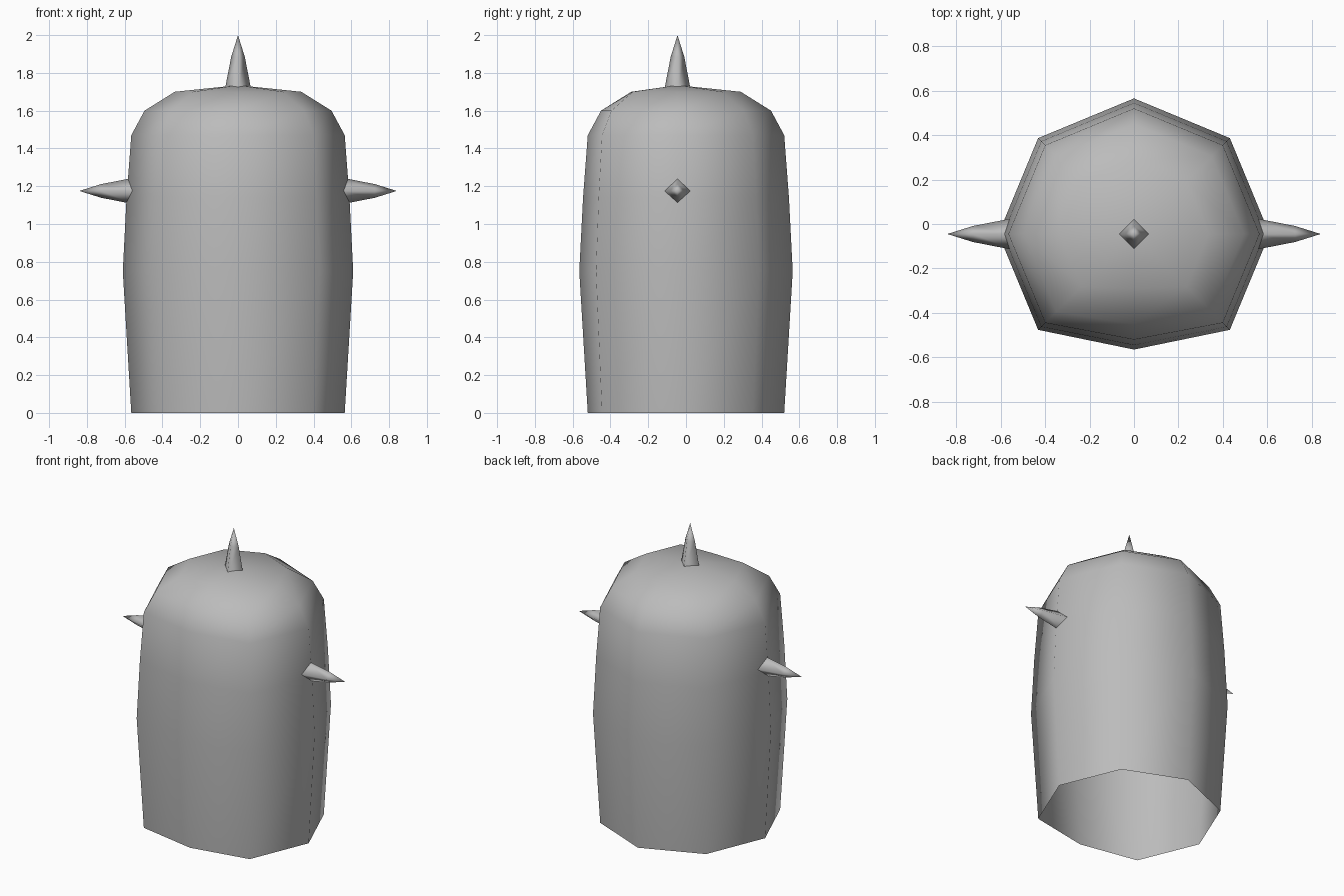
import bpy, bmesh, math
from mathutils import Matrix, Vector

cube = bpy.data.objects.get("Cube")
if cube:
    bpy.data.objects.remove(cube, do_unlink=True)

CENTRE_Y = -0.045

grey = bpy.data.materials.new("mid_grey")
grey.use_nodes = True
colour = (0.5, 0.5, 0.5, 1.0)
grey.diffuse_color = colour
grey.node_tree.nodes["Principled BSDF"].inputs["Base Color"].default_value = colour


def lathe(name, profile, tip_z, sides, front_pull=0.0, matrix=Matrix()):
    """Open-bottomed turned shape: (radius, z) rings closed by a tip point."""
    bm = bmesh.new()
    rings = []
    for radius, z in profile:
        ring = []
        for i in range(sides):
            a = 2 * math.pi * i / sides - math.pi / 2
            pull = front_pull if i == 0 else 0.0
            ring.append(bm.verts.new((radius * math.cos(a), radius * math.sin(a) + pull, z)))
        rings.append(ring)
    tip = bm.verts.new((0, 0, tip_z))
    for i in range(sides):
        j = (i + 1) % sides
        for low, high in zip(rings, rings[1:]):
            bm.faces.new((low[i], low[j], high[j], high[i]))
        bm.faces.new((rings[-1][i], rings[-1][j], tip))
    bm.transform(matrix)
    for face in bm.faces:
        face.smooth = True
    mesh = bpy.data.meshes.new(name)
    bm.to_mesh(mesh)
    bm.free()
    mesh.materials.append(grey)
    obj = bpy.data.objects.new(name, mesh)
    bpy.context.collection.objects.link(obj)
    return obj


# Hollow eight-sided body, its front corner pushed in to flatten the front
body_profile = [(0.565, 0.0), (0.61, 0.75), (0.59, 1.14), (0.565, 1.47), (0.495, 1.6), (0.335, 1.7)]
lathe("body", body_profile, 1.735, 8, 0.09, Matrix.Translation((0, CENTRE_Y, 0)))

# Four-sided spikes on the top and both sides, rooted just inside the body
spike_profile = [(0.072, 0.0), (0.036, 0.185)]
spikes = [
    ("top_spike", (0, CENTRE_Y, 1.70), 0),
    ("left_spike", (0.54, CENTRE_Y, 1.175), 90),
    ("right_spike", (-0.54, CENTRE_Y, 1.175), -90),
]
for name, place, turn in spikes:
    matrix = Matrix.Translation(Vector(place)) @ Matrix.Rotation(math.radians(turn), 4, "Y")
    lathe(name, spike_profile, 0.30, 4, 0.0, matrix)
